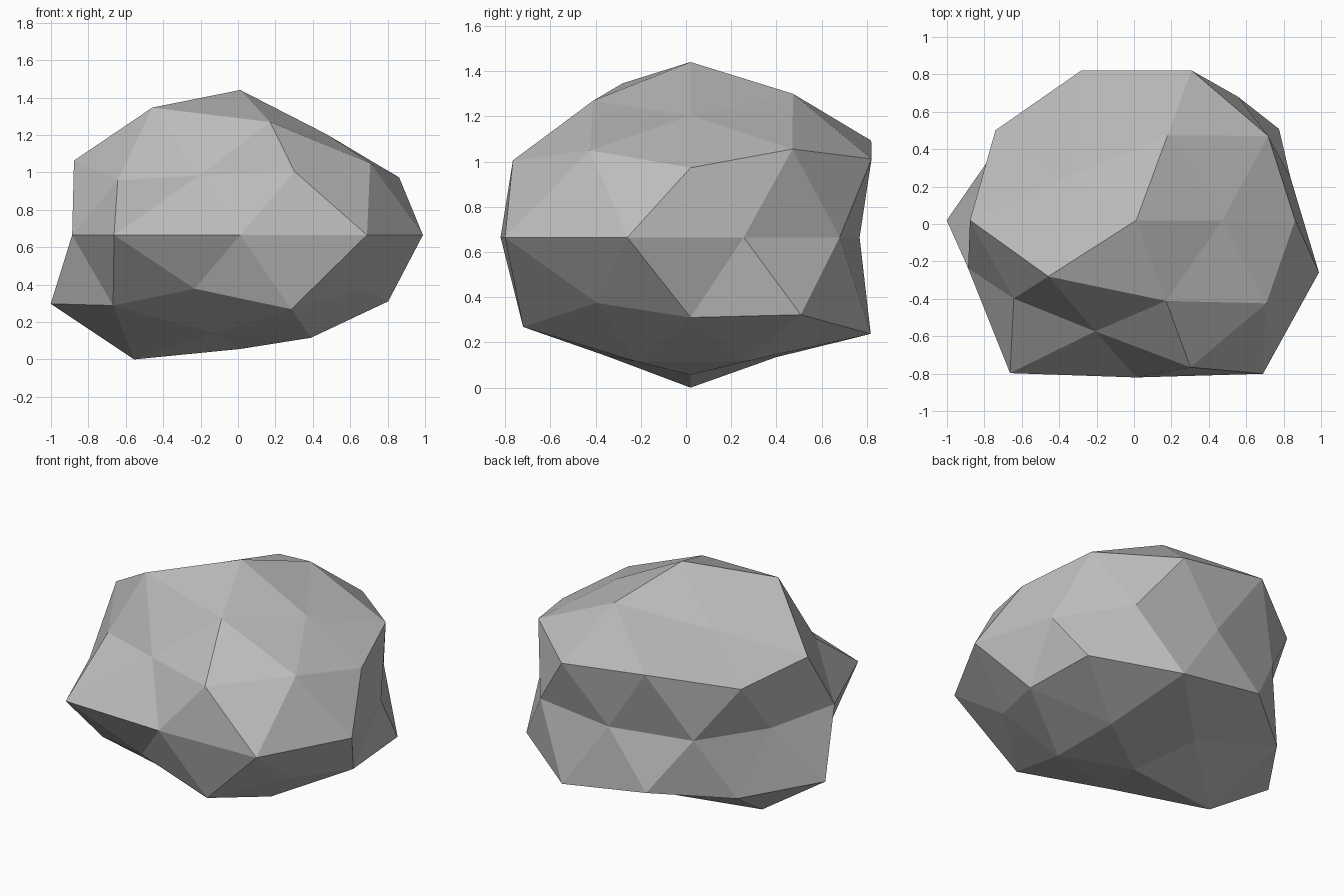
import bpy, bmesh, math

if "Cube" in bpy.data.objects:
    bpy.data.objects.remove(bpy.data.objects["Cube"])

# Radius of every vertex, ring by ring (key = height on the unit sphere),
# going counter-clockwise from the +x direction
RINGS = {
    1.0: [1.07],
    0.85: [0.875, 1.03, 0.85, 1.105, 0.98],
    0.53: [1.025, 1.123, 1.045, 0.834, 1.01],
    0.45: [0.95, 1.07, 1.04, 0.905, 1.05],
    0.0: [0.865, 0.927, 0.85, 0.88, 0.825, 0.945, 1.148, 0.955, 1.153, 1.027],
    -0.45: [1.055, 1.04, 1.133, 0.885, 0.895],
    -0.53: [0.93, 1.12, 1.02, 0.988, 1.04],
    -0.85: [0.89, 0.86, 1.078, 0.85, 0.89],
    -1.0: [0.84],
}
SCALE = (1.0, 0.88, 0.725)
CENTRE = (0.012, 0.02, 0.67)

# Rock: low-poly icosphere, dented radially and squashed
bm = bmesh.new()
bmesh.ops.create_icosphere(bm, subdivisions=2, radius=1.0)


def angle(v):
    return round(math.degrees(math.atan2(v.co.y, v.co.x))) % 360


def level(v):
    return min(RINGS, key=lambda z: abs(z - v.co.z))


groups = {z: [] for z in RINGS}
for v in bm.verts:
    groups[level(v)].append(v)
for z, verts in groups.items():
    for v, r in zip(sorted(verts, key=angle), RINGS[z]):
        v.co = [c + r * s * d for c, s, d in zip(CENTRE, SCALE, v.co)]

# Stand it on the ground
low = min(v.co.z for v in bm.verts)
for v in bm.verts:
    v.co.z -= low
bmesh.ops.recalc_face_normals(bm, faces=bm.faces[:])

mesh = bpy.data.meshes.new("rock")
bm.to_mesh(mesh)
bm.free()

# Plain stone grey, flat faces
grey = bpy.data.materials.new("stone grey")
grey.diffuse_color = (0.5, 0.5, 0.5, 1.0)
grey.use_nodes = True
grey.node_tree.nodes["Principled BSDF"].inputs["Base Color"].default_value = grey.diffuse_color
mesh.materials.append(grey)

rock = bpy.data.objects.new("rock", mesh)
bpy.context.collection.objects.link(rock)
